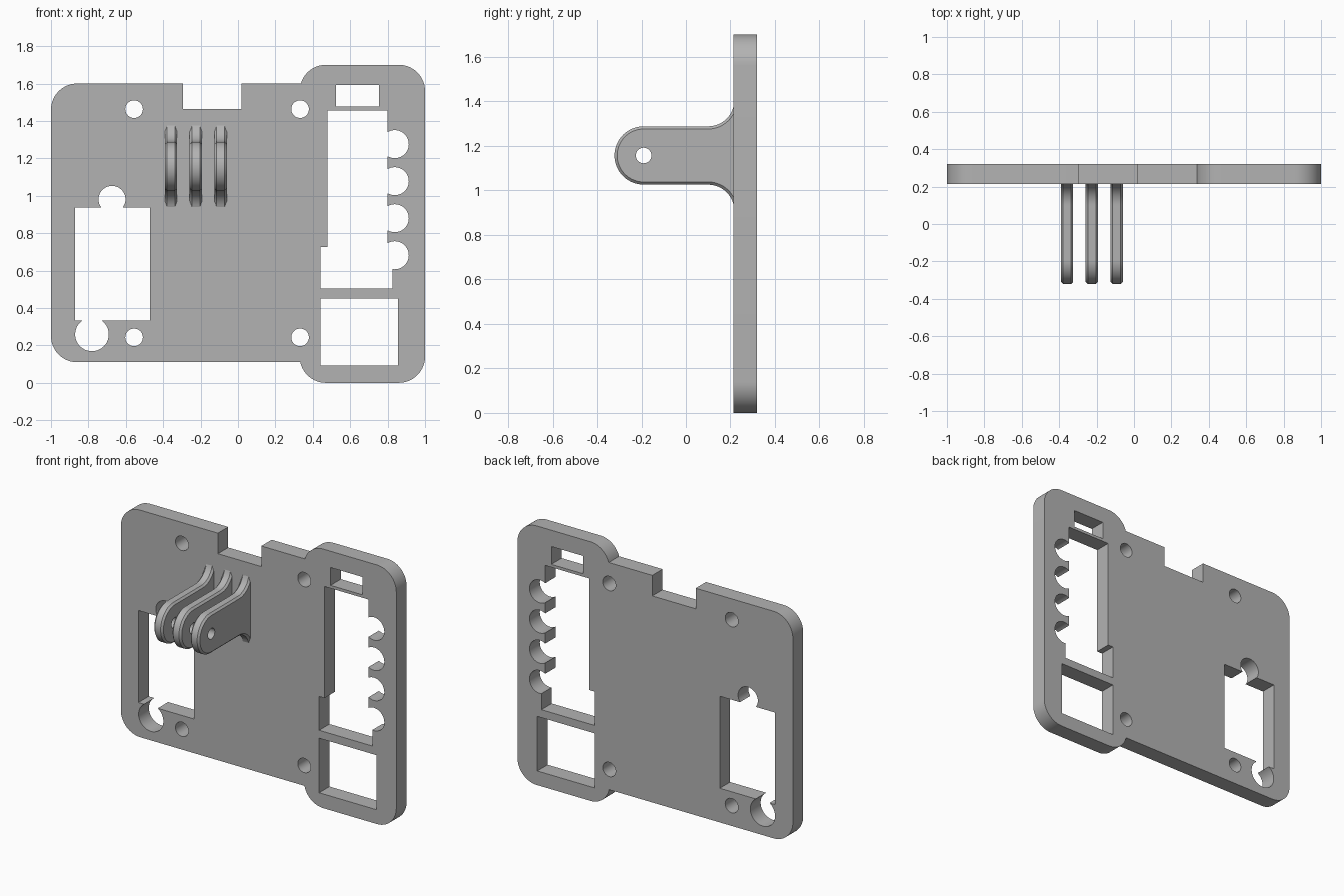
import bpy
import bmesh
from math import cos, sin, radians
from mathutils import Vector

old = bpy.data.objects.get("Cube")
if old:
    bpy.data.objects.remove(old, do_unlink=True)

grey = bpy.data.materials.new("plain grey")
grey.use_nodes = True
COLOUR = (0.45, 0.45, 0.45, 1)
grey.diffuse_color = COLOUR
grey.node_tree.nodes["Principled BSDF"].inputs["Base Color"].default_value = COLOUR


def arc(cx, cy, r, start, end, steps=14):
    angles = [radians(start + (end - start) * i / steps) for i in range(steps + 1)]
    return [(cx + r * cos(a), cy + r * sin(a)) for a in angles]


def circle(cx, cy, r):
    return arc(cx, cy, r, 0, 360, 40)[:-1]


def rect(x0, x1, z0, z1):
    return [(x0, z0), (x1, z0), (x1, z1), (x0, z1)]


def prism(name, outline, lo, hi, axis, chamfer=0):
    """Extrude an outline along y (outline is x, z) or along x (outline is y, z)."""
    def place(p, t):
        return Vector((p[0], t, p[1]) if axis == "y" else (t, p[0], p[1]))
    bm = bmesh.new()
    cap = bm.faces.new([bm.verts.new(place(p, lo)) for p in outline])
    moved = bmesh.ops.extrude_face_region(bm, geom=[cap], use_keep_orig=True)["geom"]
    shift = place((0, 0), hi - lo)
    bmesh.ops.translate(bm, vec=shift, verts=[v for v in moved if isinstance(v, bmesh.types.BMVert)])
    bmesh.ops.recalc_face_normals(bm, faces=bm.faces)
    if chamfer:
        rims = {e for f in bm.faces if len(f.verts) > 4 for e in f.edges}
        bmesh.ops.bevel(bm, geom=list(rims), offset=chamfer, segments=1,
                        affect="EDGES", clamp_overlap=False)
    mesh = bpy.data.meshes.new(name)
    bm.to_mesh(mesh)
    bm.free()
    mesh.materials.append(grey)
    obj = bpy.data.objects.new(name, mesh)
    bpy.context.collection.objects.link(obj)
    return obj


def activate(obj):
    bpy.ops.object.select_all(action="DESELECT")
    obj.select_set(True)
    bpy.context.view_layer.objects.active = obj


def cut(obj, outlines, lo, hi, axis):
    activate(obj)
    for outline in outlines:
        cutter = prism("cutter", outline, lo, hi, axis)
        cutter.hide_render = True
        mod = obj.modifiers.new("cut", "BOOLEAN")
        mod.operation = "DIFFERENCE"
        mod.solver = "EXACT"
        mod.object = cutter
        bpy.ops.object.modifier_apply(modifier=mod.name)
        bpy.data.objects.remove(cutter, do_unlink=True)


def smooth(obj):
    activate(obj)
    bpy.ops.object.shade_smooth_by_angle(angle=radians(25))


FRONT, BACK = 0.213, 0.32

# Mounting plate: wide panel with a top notch, joined to the taller side frame
R = 0.14
outline = arc(-0.86, 0.25, R, 180, 270)
outline += arc(0.47, R, R, 192.4, 270) + arc(0.86, R, R, 270, 360)
outline += arc(0.86, 1.56, R, 0, 90) + arc(0.47, 1.56, R, 90, 163.4)
outline += [(0.02, 1.6), (0.02, 1.465), (-0.295, 1.465), (-0.295, 1.6)]
outline += arc(-0.86, 1.46, R, 90, 180)
plate = prism("mounting_plate", outline, FRONT, BACK, "y")

# Windows and holes through the plate
stepped_window = [(0.44, 0.503), (0.826, 0.503), (0.826, 0.65), (0.799, 0.65),
                  (0.799, 1.457), (0.479, 1.457), (0.479, 0.725), (0.44, 0.725)]
openings = [stepped_window,
            rect(0.523, 0.754, 1.476, 1.593),
            rect(0.44, 0.856, 0.093, 0.451),
            rect(-0.872, -0.47, 0.334, 0.938),
            circle(-0.674, 0.981, 0.072),
            circle(-0.781, 0.259, 0.09)]
openings += [circle(0.838, 0.682 + 0.198 * i, 0.075) for i in range(4)]
openings += [circle(x, z, 0.047) for x in (-0.556, 0.332) for z in (0.243, 1.463)]
cut(plate, openings, FRONT - 0.1, BACK + 0.1, "y")
smooth(plate)

# Three hinge lugs with rounded tips, flared roots, chamfered rims and a pin hole
Y, Z, TIP = -0.19, 1.157, 0.131
FLARE = 0.117
upper = arc(0.1, Z + TIP + FLARE, FLARE, -15, -90, 10)
upper = [(0.25, upper[0][1])] + upper
lower = [(y, 2 * Z - z) for y, z in reversed(upper)]
lug_outline = upper + arc(Y, Z, TIP, 90, 270, 28) + lower
for name, x in (("right", -0.358), ("middle", -0.225), ("left", -0.093)):
    lug = prism("hinge_lug_" + name, lug_outline, x - 0.033, x + 0.033, "x", chamfer=0.012)
    cut(lug, [circle(Y, Z, 0.035)], x - 0.1, x + 0.1, "x")
    smooth(lug)
